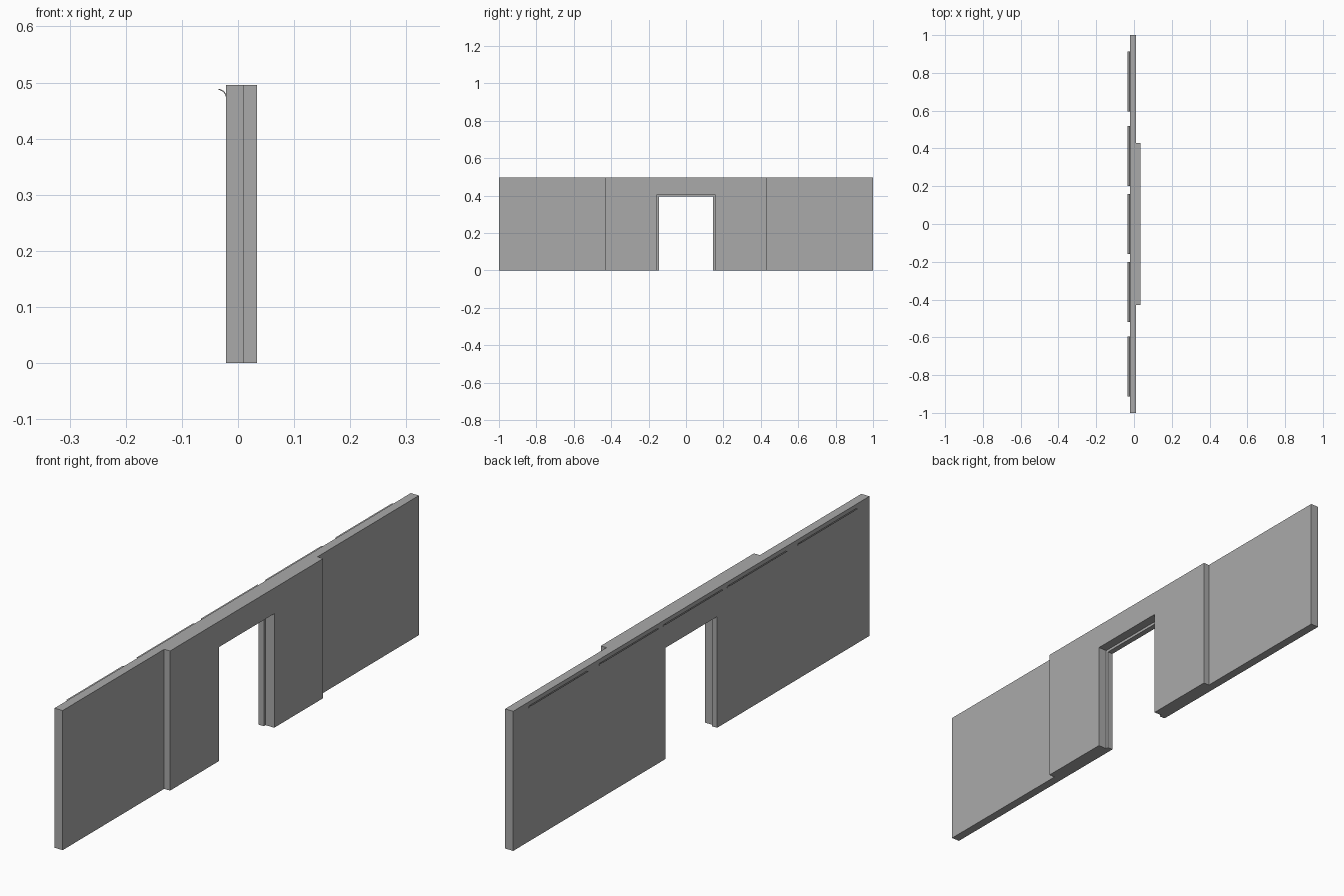
import bpy
import bmesh
import math

if "Cube" in bpy.data.objects:
    bpy.data.objects.remove(bpy.data.objects["Cube"], do_unlink=True)

HEIGHT = 0.496

grey = bpy.data.materials.new("plain grey")
grey.use_nodes = True
grey.diffuse_color = (0.4, 0.4, 0.4, 1)
grey.node_tree.nodes["Principled BSDF"].inputs["Base Color"].default_value = (0.4, 0.4, 0.4, 1)


def extrude_outline(name, points, offset):
    """Close a flat outline and extrude it by an offset vector."""
    bm = bmesh.new()
    face = bm.faces.new([bm.verts.new(p) for p in points])
    result = bmesh.ops.extrude_face_region(bm, geom=[face], use_keep_orig=True)
    moved = [v for v in result["geom"] if isinstance(v, bmesh.types.BMVert)]
    bmesh.ops.translate(bm, verts=moved, vec=offset)
    bmesh.ops.recalc_face_normals(bm, faces=bm.faces)
    mesh = bpy.data.meshes.new(name)
    bm.to_mesh(mesh)
    bm.free()
    mesh.materials.append(grey)
    obj = bpy.data.objects.new(name, mesh)
    bpy.context.collection.objects.link(obj)
    return obj


def doorway_slab(name, x0, x1, half_width, door_half, door_top):
    """Upright slab with a doorway open to the floor."""
    right = [(half_width, HEIGHT), (half_width, 0), (door_half, 0), (door_half, door_top)]
    left = [(-y, z) for y, z in reversed(right)]
    extrude_outline(name, [(x0, y, z) for y, z in right + left], (x1 - x0, 0, 0))


# Wall, with a shallow door rebate facing the thick side
doorway_slab("wall_back_layer", -0.021, 0.0, 1.0, 0.145, 0.395)
doorway_slab("wall_front_layer", 0.0, 0.011, 1.0, 0.155, 0.405)

# Raised panel around the doorway
doorway_slab("door_surround", 0.011, 0.034, 0.43, 0.155, 0.405)

# Thin curved lips under the top edge of the back face
angles = [math.radians(a) for a in range(10, 86, 15)]
outer = [(-0.036 + 0.016 * math.cos(a), 0.473 + 0.016 * math.sin(a)) for a in angles]
inner = [(-0.036 + 0.014 * math.cos(a), 0.473 + 0.014 * math.sin(a)) for a in reversed(angles)]
for number, centre in enumerate((-0.755, -0.36, 0, 0.36, 0.755), 1):
    lip = extrude_outline(f"hanging_lip_{number}",
                          [(x, centre - 0.159, z) for x, z in outer + inner], (0, 0.318, 0))
    bpy.ops.object.select_all(action='DESELECT')
    lip.select_set(True)
    bpy.context.view_layer.objects.active = lip
    bpy.ops.object.shade_smooth_by_angle(angle=math.radians(40))
